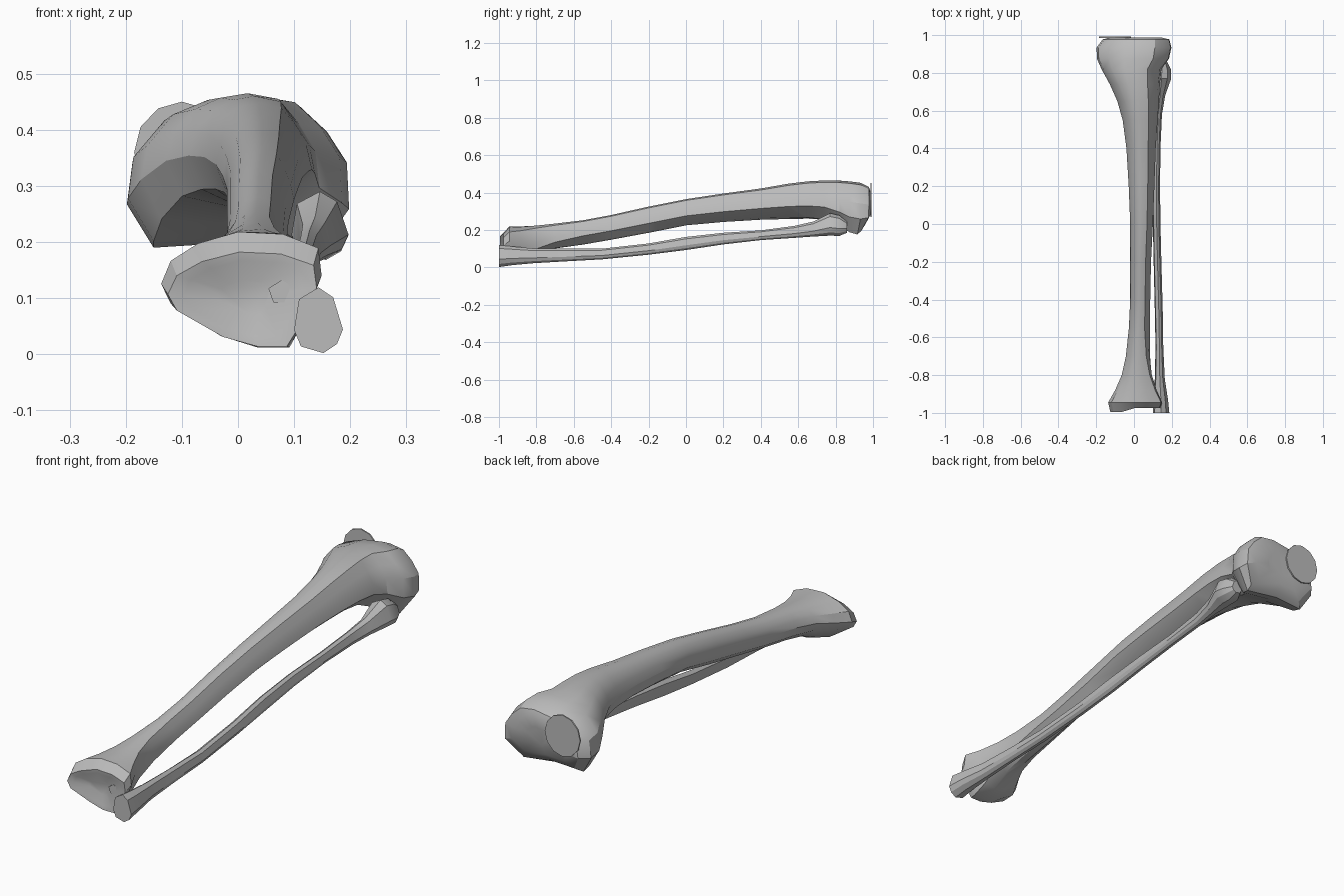
import bpy
import bmesh
import math
from mathutils import Vector

cube = bpy.data.objects.get("Cube")
if cube:
    bpy.data.objects.remove(cube, do_unlink=True)

bone_grey = bpy.data.materials.new("bone_grey")
bone_grey.use_nodes = True
colour = (0.5, 0.5, 0.5, 1)
bone_grey.diffuse_color = colour
bone_grey.node_tree.nodes["Principled BSDF"].inputs["Base Color"].default_value = colour

# Cross-sections in a unit box, from the inner side over the top
SHAFT = [(0, .5), (.06, .7), (.2, .88), (.36, .97), (.52, 1), (.74, .95),
         (.86, .74), (.95, .55), (1, .36), (.62, .05), (.38, 0), (.1, .2)]
KNEE = [(0, .33), (.025, .6), (.17, .84), (.38, .95), (.6, 1), (.78, .96),
        (.9, .8), (.99, .6), (1, .3), (.85, 0), (.45, .08), (.12, .05)]
ANKLE = [(0, .55), (.06, .75), (.23, .9), (.48, 1), (.76, .98), (.98, .86),
         (1, .62), (.9, .25), (.8, 0), (.6, 0), (.37, .1), (.06, .38)]
HEAD = [(0, .35), (.1, .82), (.5, 1), (.8, .85),
        (1, .36), (.88, .14), (.6, 0), (.14, .1)]


def section(row, shape, end_shape=None):
    """Place a unit cross-section in the box y, x0, x1, z0, z1, with a blend."""
    y, x0, x1, z0, z1 = row[:5]
    ring = []
    for i, (u, v) in enumerate(shape):
        if end_shape:
            u += (end_shape[i][0] - u) * row[5]
            v += (end_shape[i][1] - v) * row[5]
        ring.append(Vector((x0 + (x1 - x0) * u, y, z0 + (z1 - z0) * v)))
    return ring


def dish(ring, scale, shift):
    """A smaller copy of an end ring, moved along the bone."""
    mid = sum(ring, Vector()) / len(ring)
    return [mid + (p - mid) * scale + Vector((0, shift, 0)) for p in ring]


def smooth(obj, angle):
    obj.data.materials.append(bone_grey)
    bpy.ops.object.select_all(action="DESELECT")
    obj.select_set(True)
    bpy.context.view_layer.objects.active = obj
    bpy.ops.object.shade_smooth_by_angle(angle=math.radians(angle))


def loft(name, rings):
    """Skin a row of rings and close both ends."""
    bm = bmesh.new()
    loops = [[bm.verts.new(p) for p in ring] for ring in rings]
    count = len(loops[0])
    for a, b in zip(loops, loops[1:]):
        for i in range(count):
            j = (i + 1) % count
            bm.faces.new((a[i], a[j], b[j], b[i]))
    bm.faces.new(loops[0])
    bm.faces.new(loops[-1])
    bmesh.ops.recalc_face_normals(bm, faces=bm.faces)
    mesh = bpy.data.meshes.new(name)
    bm.to_mesh(mesh)
    bm.free()
    obj = bpy.data.objects.new(name, mesh)
    bpy.context.collection.objects.link(obj)
    smooth(obj, 30)


def plate(name, place, width, height, sides):
    """A thin facet facing along the bone."""
    bpy.ops.mesh.primitive_cylinder_add(vertices=sides, radius=.5, depth=.006,
                                        location=place, rotation=(math.pi / 2, 0, 0))
    obj = bpy.context.object
    obj.name = name
    obj.scale = (width, height, 1)
    smooth(obj, 30)


# Shin bone: y, x0, x1, z0, z1, blend towards the end shape
lower = [(-.975, -.125, .14, .014, .182, 1),
         (-.945, -.137, .149, .012, .218, 1),
         (-.88, -.1, .125, .035, .22, .85),
         (-.8, -.065, .105, .075, .225, .55),
         (-.7, -.043, .092, .098, .235, .25),
         (-.55, -.027, .085, .122, .252, 0),
         (-.4, -.02, .086, .148, .28, 0),
         (-.2, -.02, .09, .185, .325, 0)]
upper = [(0, -.02, .1, .225, .365, 0),
         (.2, -.028, .108, .243, .395, 0),
         (.4, -.04, .115, .255, .422, 0),
         (.55, -.06, .125, .258, .448, .05),
         (.65, -.088, .132, .258, .46, .15),
         (.74, -.128, .137, .25, .465, .35),
         (.82, -.172, .145, .218, .464, .7),
         (.875, -.196, .185, .188, .46, 1),
         (.935, -.198, .198, .176, .452, 1),
         (.978, -.165, .188, .195, .43, 1)]
ankle_rings = [section(r, SHAFT, ANKLE) for r in lower]
knee_rings = [section(r, SHAFT, KNEE) for r in upper]

# Inner ankle knob reaches further down than the joint face
for p in ankle_rings[0]:
    if p.x < -.05:
        p.y -= .02
# Knee end slopes back underneath
for ring, slope in zip(knee_rings[-2:], (.2, .55)):
    for p in ring:
        p.y -= max(0, .27 - p.z) * slope
ankle_caps = [dish(ankle_rings[0], .35, .02), dish(ankle_rings[0], .8, .004)]
knee_caps = [dish(knee_rings[-1], .75, .012), dish(knee_rings[-1], .35, .014)]
loft("shin_bone", ankle_caps + ankle_rings + knee_rings + knee_caps)

# Slender outer bone
slender = [(-1, .1, .187, .002, .119), (-.93, .105, .18, .012, .112),
           (-.82, .11, .163, .022, .102), (-.65, .114, .155, .032, .1),
           (-.45, .11, .152, .043, .1), (-.2, .104, .145, .068, .128),
           (0, .1, .14, .093, .163), (.2, .1, .138, .123, .185),
           (.4, .103, .14, .146, .198), (.58, .108, .148, .158, .222),
           (.68, .11, .165, .165, .245), (.77, .095, .197, .17, .29),
           (.82, .1, .195, .168, .278), (.86, .125, .175, .185, .245)]
loft("outer_bone", [section(r, HEAD) for r in slender])

# Thin joint facets
plate("knee_facet", (-.1, .989, .36), .17, .18, 12)
plate("ankle_facet", (.078, -.964, .11), .05, .045, 5)
